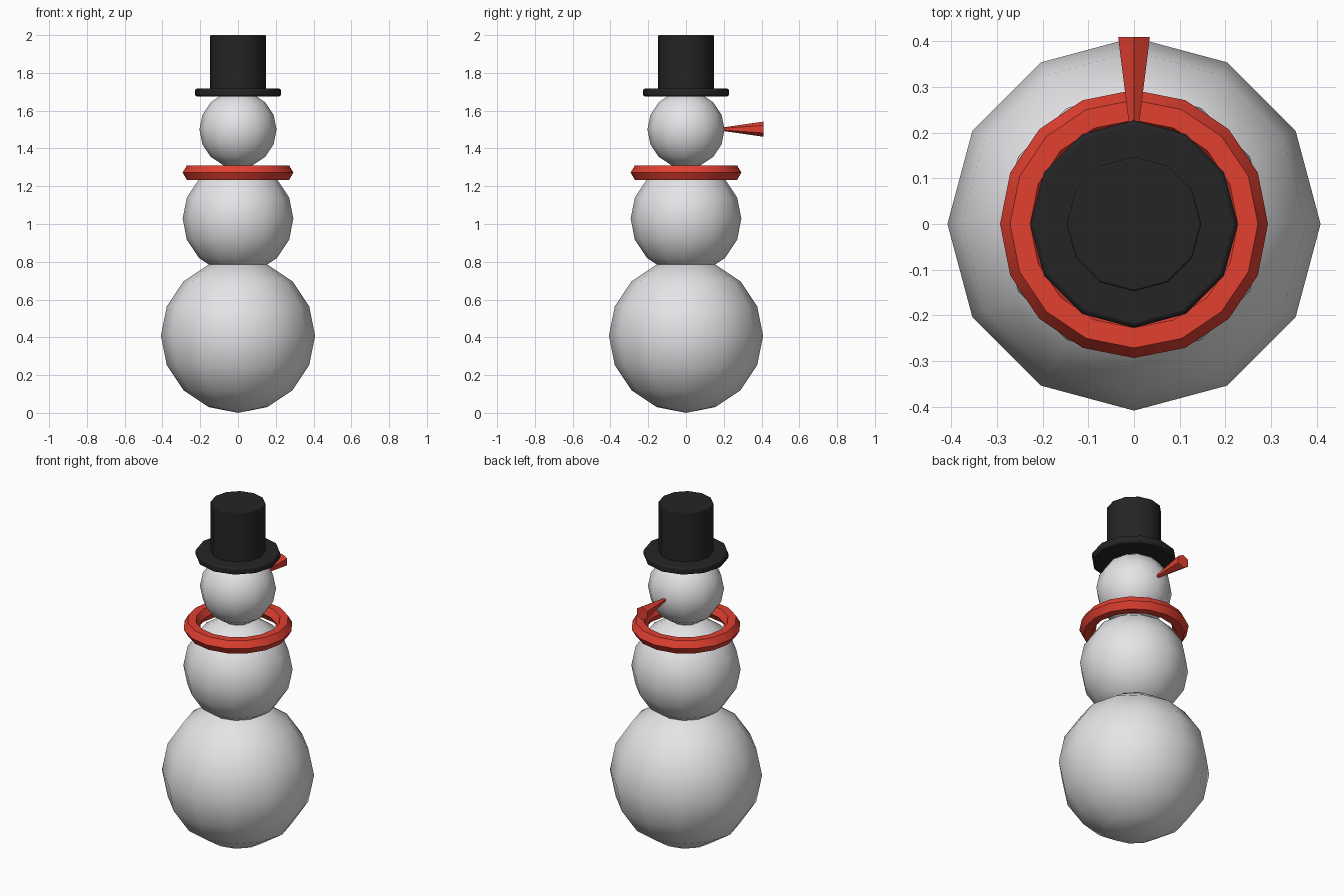
import bpy
from math import radians

cube = bpy.data.objects.get("Cube")
if cube:
    bpy.data.objects.remove(cube, do_unlink=True)


def material(name, color):
    m = bpy.data.materials.new(name)
    m.use_nodes = True
    m.diffuse_color = color
    m.node_tree.nodes["Principled BSDF"].inputs["Base Color"].default_value = color
    return m


snow = material("snow white", (0.8, 0.8, 0.82, 1))
red = material("warm red", (0.75, 0.05, 0.03, 1))
black = material("hat black", (0.018, 0.018, 0.018, 1))


def finish(name, mat, smooth=True):
    ob = bpy.context.object
    ob.name = name
    ob.data.materials.append(mat)
    if smooth:
        bpy.ops.object.shade_smooth_by_angle(angle=radians(40))
    return ob


def snowball(name, radius, z):
    bpy.ops.mesh.primitive_uv_sphere_add(segments=12, ring_count=8, radius=radius, location=(0, 0, z))
    finish(name, snow)


def disc(name, radius, bottom, top, bevel):
    bpy.ops.mesh.primitive_cylinder_add(vertices=12, radius=radius, depth=top - bottom,
                                        location=(0, 0, (top + bottom) / 2))
    ob = finish(name, black)
    mod = ob.modifiers.new("soft rim", 'BEVEL')
    mod.width = bevel
    mod.segments = 2
    mod.limit_method = 'ANGLE'
    mod.angle_limit = radians(50)


# Body
snowball("lower_body", 0.408, 0.408)
snowball("upper_body", 0.293, 1.028)
snowball("head", 0.204, 1.5)

# Scarf ring
bpy.ops.mesh.primitive_torus_add(major_segments=16, minor_segments=6, major_radius=0.249,
                                 minor_radius=0.044, location=(0, 0, 1.272))
finish("scarf", red)

# Nose, widening outwards at the back
bpy.ops.mesh.primitive_cone_add(vertices=6, radius1=0.04, radius2=0.01, depth=0.21,
                                location=(0, 0.304, 1.502), rotation=(radians(90), 0, 0))
finish("nose", red, smooth=False)

# Hat
disc("hat_brim", 0.227, 1.675, 1.717, 0.01)
disc("hat_crown", 0.147, 1.69, 2.0, 0.004)
